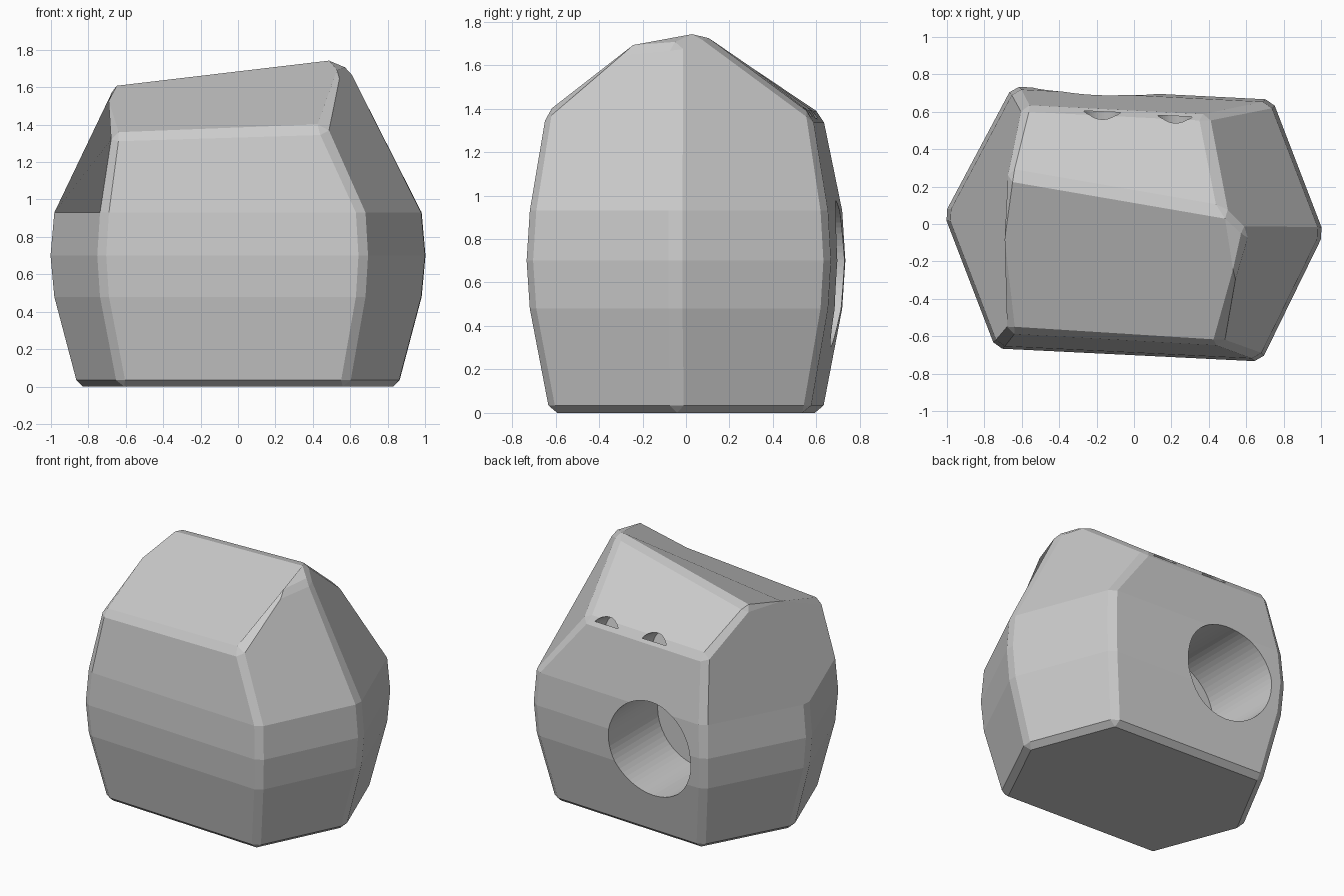
import bpy, bmesh, math
from mathutils import Vector

if "Cube" in bpy.data.objects:
    bpy.data.objects.remove(bpy.data.objects["Cube"])

# Body: convex hull of scaled hexagon rings plus the cut roof corners
HEX = [(-1.015, .05), (-.65, .735), (.74, .665), (1.015, -.05), (.68, -.735), (-.74, -.665)]
RINGS = [(0, .855), (.48, .98), (.70, 1.0), (.93, .98)]
ROOF = [(-.67, -.58, 1.345), (.46, -.645, 1.38),   # front eave
        (-.71, -.09, 1.555), (.54, -.31, 1.68),    # front of top strip
        (-.68, .27, 1.61), (.48, .07, 1.75),       # ridge
        (.60, -.04, 1.70), (-.79, .08, 1.44),      # side corners
        (-.59, .63, 1.37), (.38, .58, 1.37), (.63, .545, 1.21)]  # back eave

bm = bmesh.new()
for z, s in RINGS:
    for x, y in HEX:
        bm.verts.new((x * s, y * s, z))
for p in ROOF:
    bm.verts.new(p)
res = bmesh.ops.convex_hull(bm, input=bm.verts[:])
loose = {g for g in res["geom_interior"] + res["geom_unused"] if isinstance(g, bmesh.types.BMVert)}
bmesh.ops.delete(bm, geom=list(loose), context='VERTS')
bmesh.ops.dissolve_limit(bm, angle_limit=math.radians(2.5), verts=bm.verts[:], edges=bm.edges[:])
# Merge the diagonals of the slightly twisted roof faces
flat = [e for e in bm.edges if sum(v.co.z for v in e.verts) / 2 > .95
        and len(e.link_faces) == 2 and e.calc_face_angle() < math.radians(20)]
bmesh.ops.dissolve_edges(bm, edges=flat, use_verts=False)
bmesh.ops.recalc_face_normals(bm, faces=bm.faces[:])
mesh = bpy.data.meshes.new("faceted_body")
bm.to_mesh(mesh)
bm.free()
body = bpy.data.objects.new("faceted_body", mesh)
bpy.context.collection.objects.link(body)

# Narrow chamfers on the sharper edges
bev = body.modifiers.new("chamfer", 'BEVEL')
bev.width = .035
bev.segments = 1
bev.limit_method = 'ANGLE'
bev.angle_limit = math.radians(35)


def bore(name, start, end, radius):
    a, b = Vector(start), Vector(end)
    bpy.ops.mesh.primitive_cylinder_add(vertices=64, radius=radius, depth=(b - a).length,
                                        location=(a + b) / 2)
    cutter = bpy.context.object
    cutter.name = name
    cutter.rotation_euler = (b - a).to_track_quat('Z', 'Y').to_euler()
    cutter.hide_render = True
    cutter.hide_viewport = True
    m = body.modifiers.new(name, 'BOOLEAN')
    m.operation = 'DIFFERENCE'
    m.solver = 'EXACT'
    m.object = cutter


# Large round opening in the back, with two small recesses above it
bore("opening_cutter", (-.21, .14, .64), (-.21, 1.0, .64), .335)
for x, y in [(-.17, .614), (.22, .592)]:
    bore("recess_cutter", (x - .007, y - .15, 1.265), (x, y, 1.30), .115)
